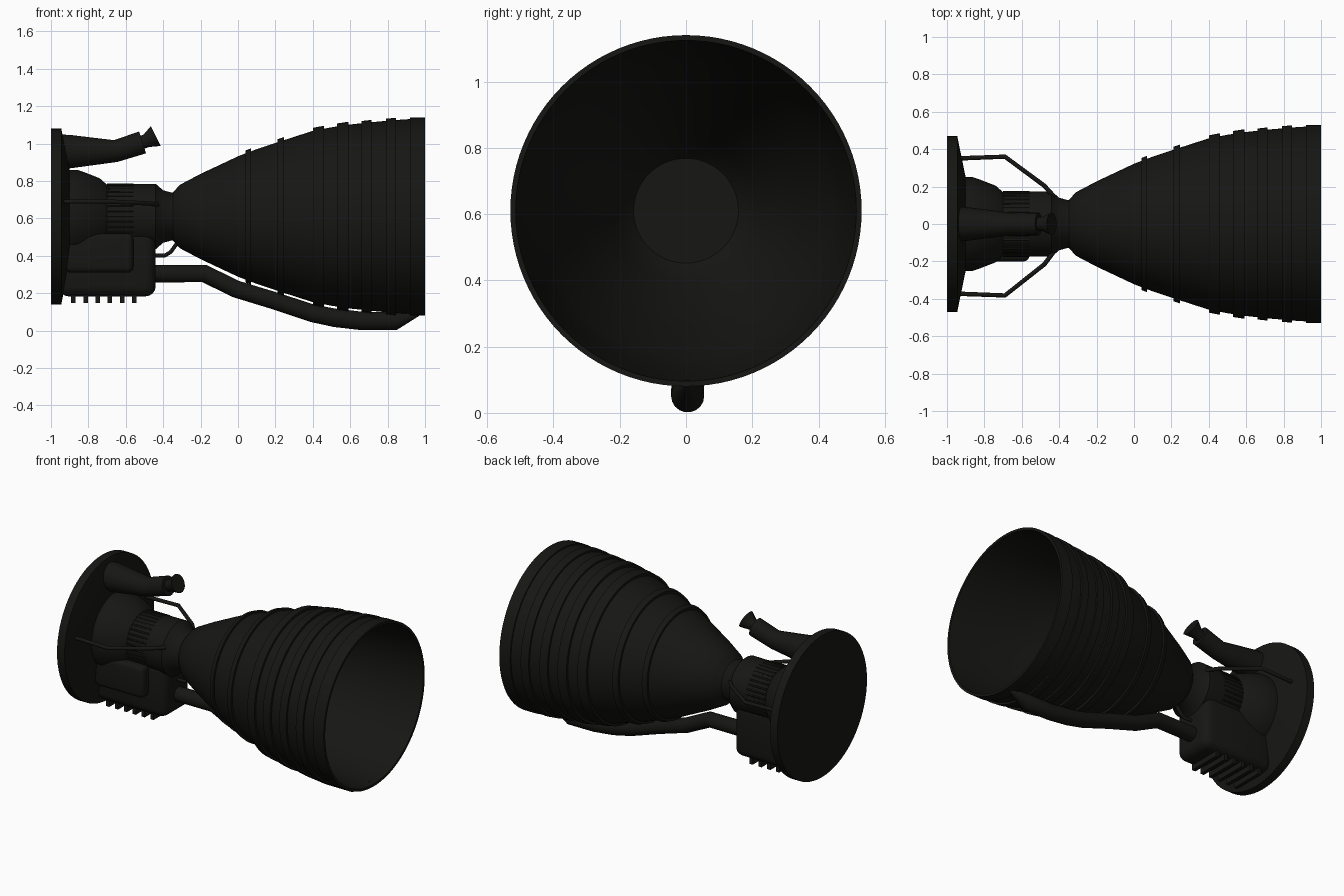
import bpy, bmesh, math
from mathutils import Vector

if "Cube" in bpy.data.objects:
    bpy.data.objects.remove(bpy.data.objects["Cube"])

AXIS_Z = 0.61
mat = bpy.data.materials.new("black_metal")
mat.diffuse_color = (0.008, 0.008, 0.007, 1)
mat.use_nodes = True
mat.node_tree.nodes["Principled BSDF"].inputs["Base Color"].default_value = mat.diffuse_color


def finish(obj, angle=30):
    obj.data.materials.clear()
    obj.data.materials.append(mat)
    bpy.ops.object.select_all(action='DESELECT')
    obj.select_set(True)
    bpy.context.view_layer.objects.active = obj
    bpy.ops.object.shade_smooth_by_angle(angle=math.radians(angle))
    return obj


def from_bmesh(name, bm):
    bmesh.ops.recalc_face_normals(bm, faces=bm.faces)
    me = bpy.data.meshes.new(name)
    bm.to_mesh(me)
    bm.free()
    obj = bpy.data.objects.new(name, me)
    bpy.context.collection.objects.link(obj)
    return obj


def lathe(name, profile, n=72):
    """Revolve (x, radius) points about the engine axis; radius 0 makes a cap."""
    bm = bmesh.new()
    rings = []
    for x, r in profile:
        if r == 0:
            rings.append([bm.verts.new((x, 0, AXIS_Z))] * n)
        else:
            rings.append([bm.verts.new((x, r * math.sin(2 * math.pi * i / n),
                          AXIS_Z + r * math.cos(2 * math.pi * i / n))) for i in range(n)])
    for a, b in zip(rings, rings[1:]):
        for i in range(n):
            j = (i + 1) % n
            bm.faces.new(list(dict.fromkeys((a[i], a[j], b[j], b[i]))))
    return finish(from_bmesh(name, bm))


def pipe(name, points, radii, res=5):
    """Round pipe along a polyline, one radius per point."""
    cu = bpy.data.curves.new(name, 'CURVE')
    cu.dimensions = '3D'
    cu.bevel_depth = 1.0
    cu.bevel_resolution = res
    cu.use_fill_caps = True
    sp = cu.splines.new('POLY')
    sp.points.add(len(points) - 1)
    for p, co, r in zip(sp.points, points, radii):
        p.co = (*co, 1)
        p.radius = r
    obj = bpy.data.objects.new(name, cu)
    bpy.context.collection.objects.link(obj)
    bpy.ops.object.select_all(action='DESELECT')
    obj.select_set(True)
    bpy.context.view_layer.objects.active = obj
    bpy.ops.object.convert(target='MESH')
    return finish(bpy.context.object, 40)


def block(name, lo, hi, bevel=0.0, segments=4):
    bm = bmesh.new()
    bmesh.ops.create_cube(bm, size=1)
    lo, hi = Vector(lo), Vector(hi)
    for v in bm.verts:
        v.co = Vector([(lo[k] + hi[k]) / 2 + v.co[k] * (hi[k] - lo[k]) for k in range(3)])
    if bevel:
        bmesh.ops.bevel(bm, geom=bm.edges[:], offset=bevel, segments=segments,
                        affect='EDGES', profile=0.5)
    return finish(from_bmesh(name, bm))


# mounting plate, dome and combustion chamber
lathe("mounting_plate", [(-1, 0), (-1, 0.47), (-0.945, 0.47), (-0.9, 0.25), (-0.9, 0)])
lathe("injector_dome", [(-0.91, 0), (-0.91, 0.25), (-0.86, 0.25), (-0.82, 0.236),
                        (-0.74, 0.205), (-0.70, 0.17), (-0.70, 0)])
lathe("combustion_chamber", [(-0.72, 0), (-0.72, 0.165), (-0.69, 0.172), (-0.44, 0.175),
                             (-0.40, 0.14), (-0.35, 0.127), (-0.31, 0.17), (-0.31, 0)])

# nozzle bell with an open, hollow inside
bell = [(-0.36, 0.127), (-0.34, 0.13), (-0.31, 0.17), (-0.2, 0.228), (0, 0.322), (0.1, 0.36),
        (0.22, 0.40), (0.4, 0.458), (0.5, 0.477), (0.6, 0.492), (0.72, 0.505), (0.86, 0.517),
        (1.0, 0.526)]
inner = [(x, r - 0.012) for x, r in reversed(bell)]
lathe("nozzle_bell", bell + inner + [(-0.36, 0)], 96)


def bell_radius(x):
    for (x0, r0), (x1, r1) in zip(bell, bell[1:]):
        if x0 <= x <= x1:
            return r0 + (r1 - r0) * (x - x0) / (x1 - x0)


# stiffening bands around the bell
bands = [(0.04, 0.07), (0.21, 0.245), (0.40, 0.46), (0.53, 0.59),
         (0.66, 0.715), (0.79, 0.845), (0.92, 1.0)]
for a, b in bands:
    ra, rb = bell_radius(a), bell_radius(b)
    h = 0.016 if b < 0.7 else 0.012
    top = min(rb + h, 0.53)
    lathe("bell_band", [(a, ra - 0.006), (a, min(ra + h, 0.53)), (b, top),
                        (b, rb - 0.006), (a, ra - 0.006)], 96)

# lengthwise cooling rods on the chamber
for i in range(36):
    t = 2 * math.pi * i / 36
    y, z = 0.17 * math.sin(t), AXIS_Z + 0.17 * math.cos(t)
    pipe("chamber_rod", [(-0.70, y, z), (-0.56, y, z)], [0.007, 0.007], 1)

# pump housing under the chamber
block("pump_housing", (-0.96, -0.14, 0.183), (-0.44, 0.14, 0.54), 0.055)
block("pump_side_cover", (-0.92, -0.2, 0.31), (-0.56, 0, 0.52), 0.03)

# cooling fins below the housing
for i in range(6):
    x = -0.88 + i * 0.065
    block("housing_fin", (x - 0.012, -0.11, 0.148), (x + 0.012, 0.11, 0.22))

# exhaust pipe following the bell
pipe("exhaust_pipe",
     [(-0.5, 0.005, 0.305), (-0.18, 0.005, 0.305), (-0.01, 0.005, 0.222), (0.2, 0.005, 0.158),
      (0.4, 0.005, 0.092), (0.52, 0.005, 0.068), (0.66, 0.005, 0.052), (0.84, 0.005, 0.051),
      (0.965, 0.005, 0.09)],
     [0.048, 0.048, 0.047, 0.047, 0.048, 0.05, 0.05, 0.05, 0.012], 7)
pipe("throat_feed_pipe", [(-0.48, 0, 0.402), (-0.39, 0, 0.402), (-0.36, 0, 0.42),
                          (-0.32, 0, 0.475)], [0.011] * 4, 3)

# propellant inlet pipe with a flared mouth
pipe("inlet_pipe", [(-0.97, 0, 0.957), (-0.9, 0, 0.957), (-0.655, 0, 0.96), (-0.51, 0, 1.006)],
     [0.093, 0.091, 0.06, 0.062], 7)
pipe("inlet_mouth", [(-0.53, 0, 1.0), (-0.49, 0, 1.015), (-0.44, 0, 1.04)],
     [0.036, 0.037, 0.06], 7)

# bent struts on both sides
for s, off in ((1, 0), (-1, 0.022)):
    pipe("side_strut", [(-0.96, s * (0.35 + off), 0.69), (-0.69, s * (0.36 + off), 0.69),
                        (-0.48, s * (0.205 + off / 2), 0.68), (-0.43, s * 0.15, 0.675)],
         [0.012] * 4, 3)
